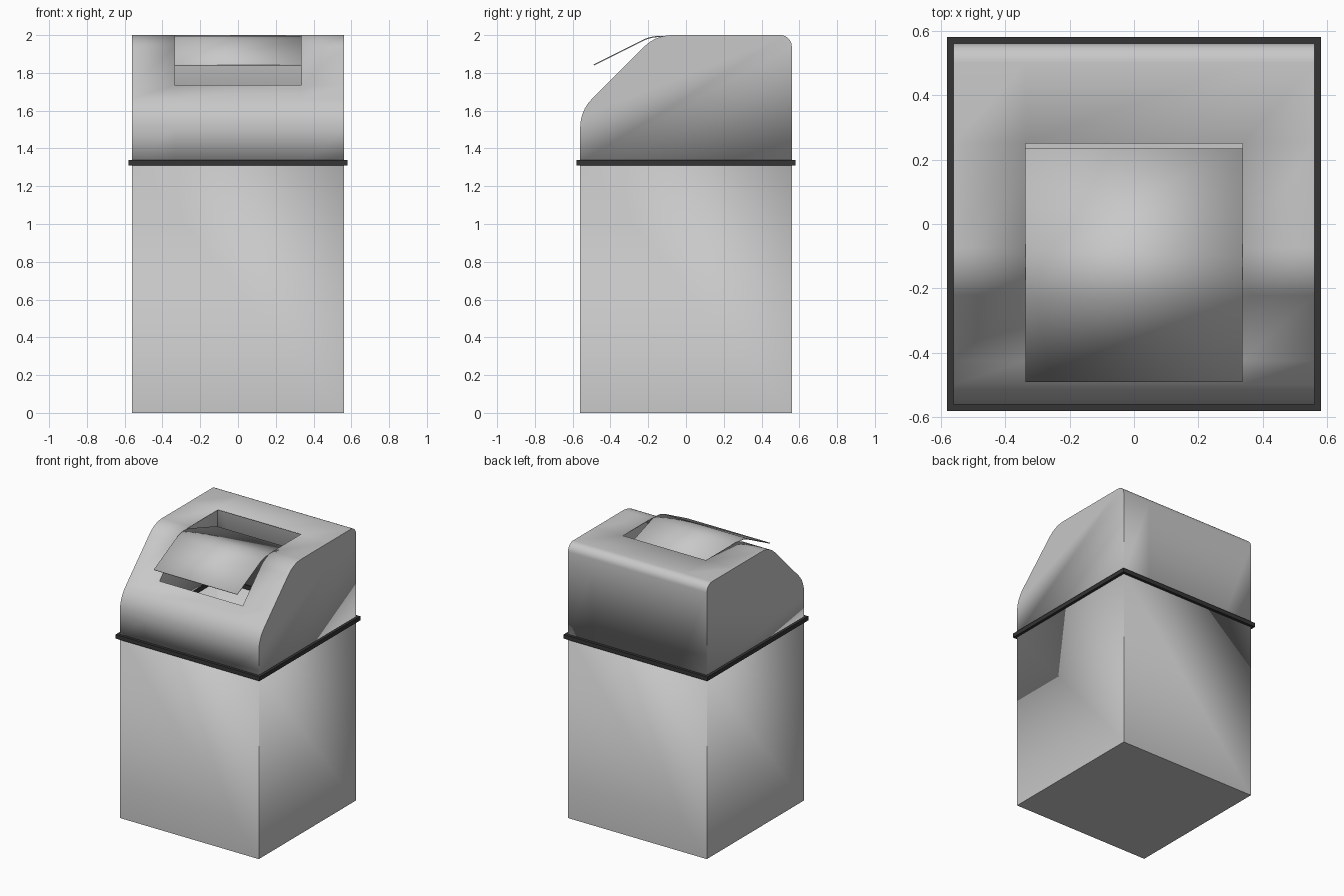
import bpy, bmesh, math
from mathutils import Vector

if "Cube" in bpy.data.objects:
    bpy.data.objects.remove(bpy.data.objects["Cube"])

W = 0.56          # half width of the bin
HOLE = 0.336      # half width of the lid opening
SEAM = 1.325      # height where lid meets body
T = 0.006         # sheet thickness


def material(name, v):
    m = bpy.data.materials.new(name)
    m.diffuse_color = (v, v, v, 1)
    m.use_nodes = True
    m.node_tree.nodes["Principled BSDF"].inputs["Base Color"].default_value = m.diffuse_color
    return m


GREY = material("light grey", 0.58)
BLACK = material("black trim", 0.035)


def finish(name, bm, mat, solid=True):
    me = bpy.data.meshes.new(name)
    bm.to_mesh(me)
    bm.free()
    ob = bpy.data.objects.new(name, me)
    bpy.context.collection.objects.link(ob)
    me.materials.append(mat)
    if solid:
        mod = ob.modifiers.new("thickness", 'SOLIDIFY')
        mod.thickness = T
        mod.offset = -1
        mod.use_even_offset = True
    bpy.ops.object.select_all(action='DESELECT')
    ob.select_set(True)
    bpy.context.view_layer.objects.active = ob
    bpy.ops.object.shade_smooth_by_angle(angle=math.radians(30))
    return ob


def fillet(a, v, b, r, n=8):
    """Arc points rounding the corner v between a and b."""
    a, v, b = Vector(a), Vector(v), Vector(b)
    da, db = (a - v).normalized(), (b - v).normalized()
    half = da.angle(db) / 2
    c = v + (da + db).normalized() * (r / math.sin(half))
    t = r / math.tan(half)
    s, e = v + da * t - c, v + db * t - c
    sweep = math.pi - 2 * half
    return [c + (s * math.sin(sweep * (1 - k / n)) + e * math.sin(sweep * k / n)) / math.sin(sweep)
            for k in range(n + 1)]


def strip(bm, xs, prof, skip=lambda i, j: False):
    """Sheet running along a (y, z) profile, split in columns at xs."""
    g = [[bm.verts.new((x, p[0], p[1])) for p in prof] for x in xs]
    for i in range(len(xs) - 1):
        for j in range(len(prof) - 1):
            if not skip(i, j):
                bm.faces.new((g[i][j], g[i + 1][j], g[i + 1][j + 1], g[i][j + 1]))
    return g


# Lid profile: front wall, slope, flat top, rounded back
p0, p1, p2, p3, p4 = (-W, SEAM), (-W, 1.60), (-0.16, 2.0), (W, 2.0), (W, SEAM)
hole_front, hole_back = Vector((-0.425, 1.735)), Vector((0.25, 2.0))
crown = fillet(p1, p2, p3, 0.21)
low = [Vector(p0)] + fillet(p0, p1, p2, 0.21)
opening = [hole_front] + crown + [hole_back]
profile = low + opening + fillet(p2, p3, p4, 0.06) + [Vector(p4)]
first, last = len(low), len(low) + len(opening) - 1

# Lid shell with the opening left out of the middle column
bm = bmesh.new()
g = strip(bm, [-W, -HOLE, HOLE, W], profile, lambda i, j: i == 1 and first <= j < last)
bm.faces.new(g[0])
bm.faces.new(g[-1][::-1])
finish("lid", bm, GREY)

# Swing flap: the cut-out piece tipped open
ang = math.radians(18.3)
ca, sa = math.cos(ang), math.sin(ang)
flap = []
for p in opening:
    d = p - hole_front
    flap.append((-0.49 + d.x * ca + d.y * sa, 1.844 - d.x * sa + d.y * ca))
bm = bmesh.new()
strip(bm, [-HOLE, HOLE], flap)
finish("swing_flap", bm, GREY)

# Body: open-topped hollow box
bm = bmesh.new()
bmesh.ops.create_cube(bm, size=1)
for v in bm.verts:
    v.co = (v.co.x * 2 * W, v.co.y * 2 * W, (v.co.z + 0.5) * SEAM)
top = [f for f in bm.faces if f.normal.z > 0.5]
bmesh.ops.delete(bm, geom=top, context='FACES_ONLY')
finish("body", bm, GREY)

# Rim: square ring around the seam
bm = bmesh.new()
corners = [(-1, -1), (1, -1), (1, 1), (-1, 1)]
section = [(0.58, 1.31), (0.58, 1.34), (0.545, 1.34), (0.545, 1.31)]
ring = [[bm.verts.new((cx * r, cy * r, z)) for r, z in section] for cx, cy in corners]
for i in range(4):
    for j in range(4):
        a, b, k = ring[i], ring[(i + 1) % 4], (j + 1) % 4
        bm.faces.new((a[j], b[j], b[k], a[k]))
bmesh.ops.recalc_face_normals(bm, faces=bm.faces)
finish("rim", bm, BLACK, solid=False)
